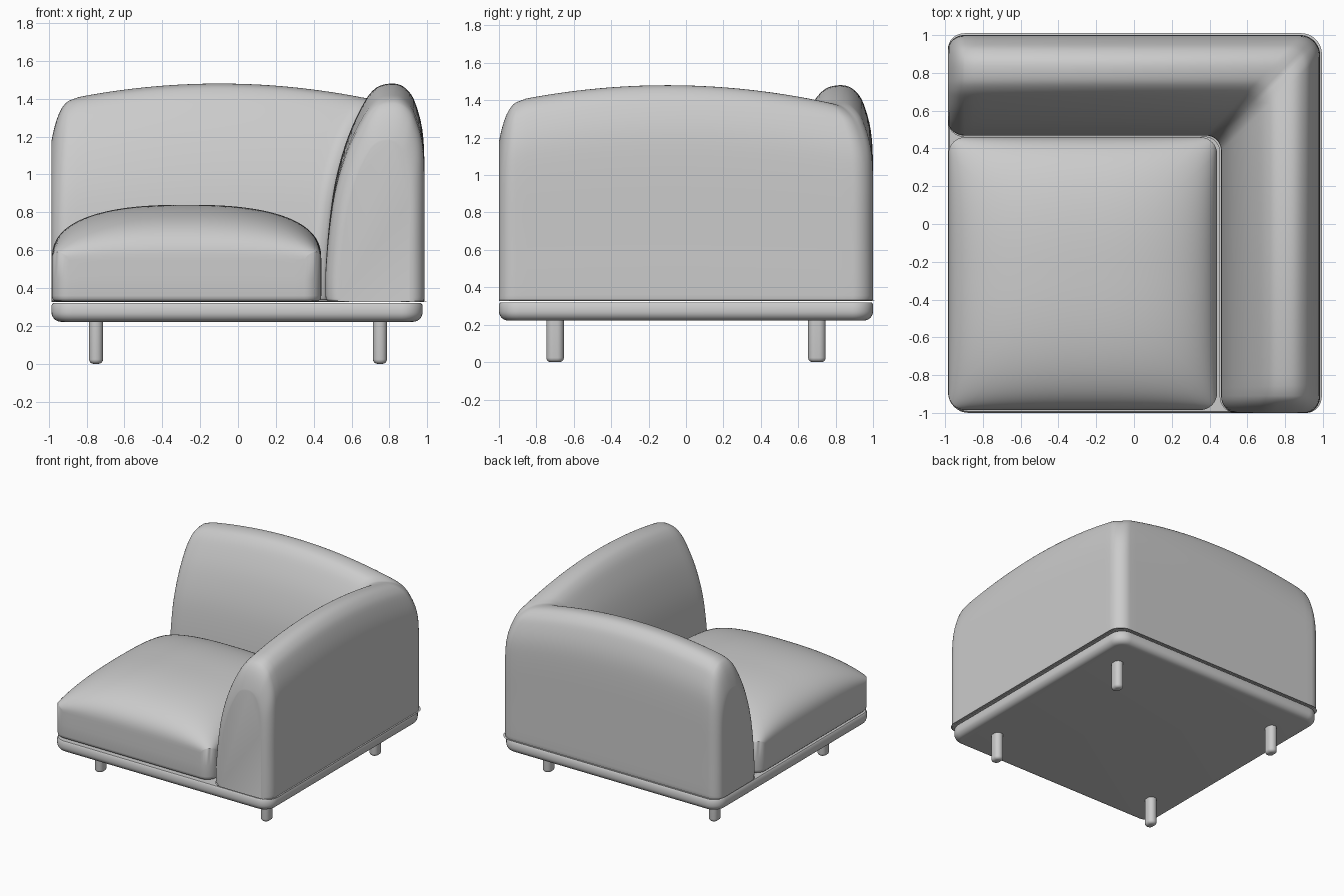
import bpy, bmesh, math
from mathutils import Vector

if "Cube" in bpy.data.objects:
    bpy.data.objects.remove(bpy.data.objects["Cube"])


def loft(name, rings):
    """Skin a list of equal-length closed rings and cap both ends."""
    bm = bmesh.new()
    rows = [[bm.verts.new(p) for p in ring] for ring in rings]
    n = len(rows[0])
    for a, b in zip(rows, rows[1:]):
        for i in range(n):
            j = (i + 1) % n
            bm.faces.new((a[i], a[j], b[j], b[i]))
    bm.faces.new(rows[0])
    bm.faces.new(rows[-1])
    bmesh.ops.recalc_face_normals(bm, faces=bm.faces)
    me = bpy.data.meshes.new(name)
    bm.to_mesh(me)
    bm.free()
    ob = bpy.data.objects.new(name, me)
    bpy.context.collection.objects.link(ob)
    bpy.ops.object.select_all(action='DESELECT')
    ob.select_set(True)
    bpy.context.view_layer.objects.active = ob
    bpy.ops.object.shade_smooth_by_angle(angle=math.radians(45))
    return ob


def rounded_rect(x0, x1, y0, y1, r, z, arc=8, side=1):
    """Rounded rectangle ring with extra points along its straight sides."""
    centres = [(x1 - r, y1 - r), (x0 + r, y1 - r), (x0 + r, y0 + r), (x1 - r, y0 + r)]
    pts = []
    for c, (cx, cy) in enumerate(centres):
        for i in range(arc + 1):
            a = (c + i / arc) * math.pi / 2
            pts.append(Vector((cx + r * math.cos(a), cy + r * math.sin(a), z)))
        a = (c + 1) * math.pi / 2
        nx, ny = centres[(c + 1) % 4]
        end = Vector((nx + r * math.cos(a), ny + r * math.sin(a), z))
        start = pts[-1]
        pts += [start.lerp(end, i / side) for i in range(1, side)]
    return pts


def spline(pts, steps):
    """Closed Catmull-Rom curve through 2D points."""
    out, n = [], len(pts)
    for i in range(n):
        a, b, c, d = (Vector(pts[(i + k) % n]) for k in (-1, 0, 1, 2))
        for s in range(steps):
            t = s / steps
            out.append(0.5 * (2 * b + (c - a) * t + (2 * a - 5 * b + 4 * c - d) * t * t
                              + (3 * b - a - 3 * c + d) * t ** 3))
    return out


# base plate with rounded lower edge
rings = []
for i in range(9):
    a = i / 8 * math.pi / 2
    k = 0.05 * (1 - math.sin(a))
    rings.append(rounded_rect(-0.985 + k, 0.975 - k, -1 + k, 1 - k, 0.11 - k,
                              0.272 - 0.05 * math.cos(a)))
rings.append(rounded_rect(-0.985, 0.975, -1, 1, 0.11, 0.31))
rings.append(rounded_rect(-0.977, 0.967, -0.992, 0.992, 0.102, 0.32))
loft("base_plate", rings)

# four legs with rounded feet
for fx, sx in (("left", -1), ("right", 1)):
    for fy, sy in (("front", -1), ("back", 1)):
        x, y = sx * 0.75, sy * 0.7
        rings = []
        for i in range(6):
            a = i / 5 * math.pi / 2
            k = 0.024 * (1 - math.sin(a))
            rings.append(rounded_rect(x - 0.037 + k, x + 0.037 - k, y - 0.047 + k, y + 0.047 - k,
                                      0.036 - k, 0.024 * (1 - math.cos(a))))
        rings.append(rounded_rect(x - 0.037, x + 0.037, y - 0.047, y + 0.047, 0.036, 0.24))
        loft(f"{fy}_{fx}_leg", rings)

# domed seat cushion
X0, X1, Y0, Y1 = -0.983, 0.44, -0.985, 0.46
CX, CY, HX, HY = (X0 + X1) / 2, (Y0 + Y1) / 2, (X1 - X0) / 2, (Y1 - Y0) / 2


def dome(u):
    return max(0.0, 1 - min(1, abs(u)) ** 2.5) ** 0.4


def seat_top(x, y):
    return 0.55 + 0.29 * dome((x - CX) / HX) * dome((y - CY) / HY)


rings = [rounded_rect(X0 + k, X1 - k, Y0 + k, Y1 - k, 0.09 - k, z, side=24)
         for k, z in ((0.03, 0.328), (0.012, 0.333), (0.003, 0.343), (0, 0.36), (0, 0.45))]
outline = rounded_rect(X0, X1, Y0, Y1, 0.09, 0, side=24)
for i in range(33):
    k = max(0.01, math.cos(i / 32 * math.pi / 2))
    ring = []
    for p in outline:
        x, y = CX + (p.x - CX) * k, CY + (p.y - CY) * k
        ring.append(Vector((x, y, seat_top(x, y))))
    rings.append(ring)
loft("seat_cushion", rings)

# L-shaped arm and back: (depth from outer face, height) swept round the corner
profile = spline([(0.03, 0.328), (0.008, 0.336), (0, 0.36), (0, 0.7), (0, 1.05), (0.012, 1.24),
                  (0.05, 1.38), (0.09, 1.445), (0.145, 1.478), (0.22, 1.475), (0.275, 1.445),
                  (0.33, 1.37), (0.41, 1.2), (0.475, 0.98), (0.51, 0.75), (0.53, 0.5),
                  (0.53, 0.36), (0.522, 0.336), (0.50, 0.328)], 4)


def crest(t):
    """Height of the top edge along each wing."""
    return 1.48 - 0.125 * (t + 0.1) ** 2 - 0.2 * max(0, (-t - 0.8) / 0.2) ** 5


def place(d, z, x, y):
    h = crest(min(x, y))
    return Vector((x * 0.985, y, 0.328 + (z - 0.328) * (h - 0.328) / 1.152))


R = 0.09
stations = []          # (distance from free end as fraction, inset scale)
for i in range(9):
    a = i / 8 * math.pi / 2
    stations.append((R * (1 - math.cos(a)), 1 - 0.3 * (1 - math.sin(a))))
stations += [(R + (i / 30) * (1 - R), 1.0) for i in range(1, 31)]

arm = []
for f, s in stations:
    ring = []
    for d, z in profile:
        dd = 0.265 + (d - 0.265) * s
        r = 0.11 - 0.03 * dd / 0.53
        top = 1 - dd - r
        # end rounding in real units, the rest spread up to the corner
        y = -1 + f if f <= R else -1 + R + (f - R) / (1 - R) * (top + 1 - R)
        ring.append((dd, z, 1 - dd, y))
    arm.append(ring)
corner = []
for i in range(1, 12):
    a = i / 12 * math.pi / 2
    ring = []
    for d, z in profile:
        r = 0.11 - 0.03 * d / 0.53
        c = 1 - d - r
        ring.append((d, z, c + r * math.cos(a), c + r * math.sin(a)))
    corner.append(ring)
back = [[(d, z, y, x) for d, z, x, y in ring] for ring in reversed(arm)]
loft("arm_and_back", [[place(*p) for p in ring] for ring in arm + corner + back])
